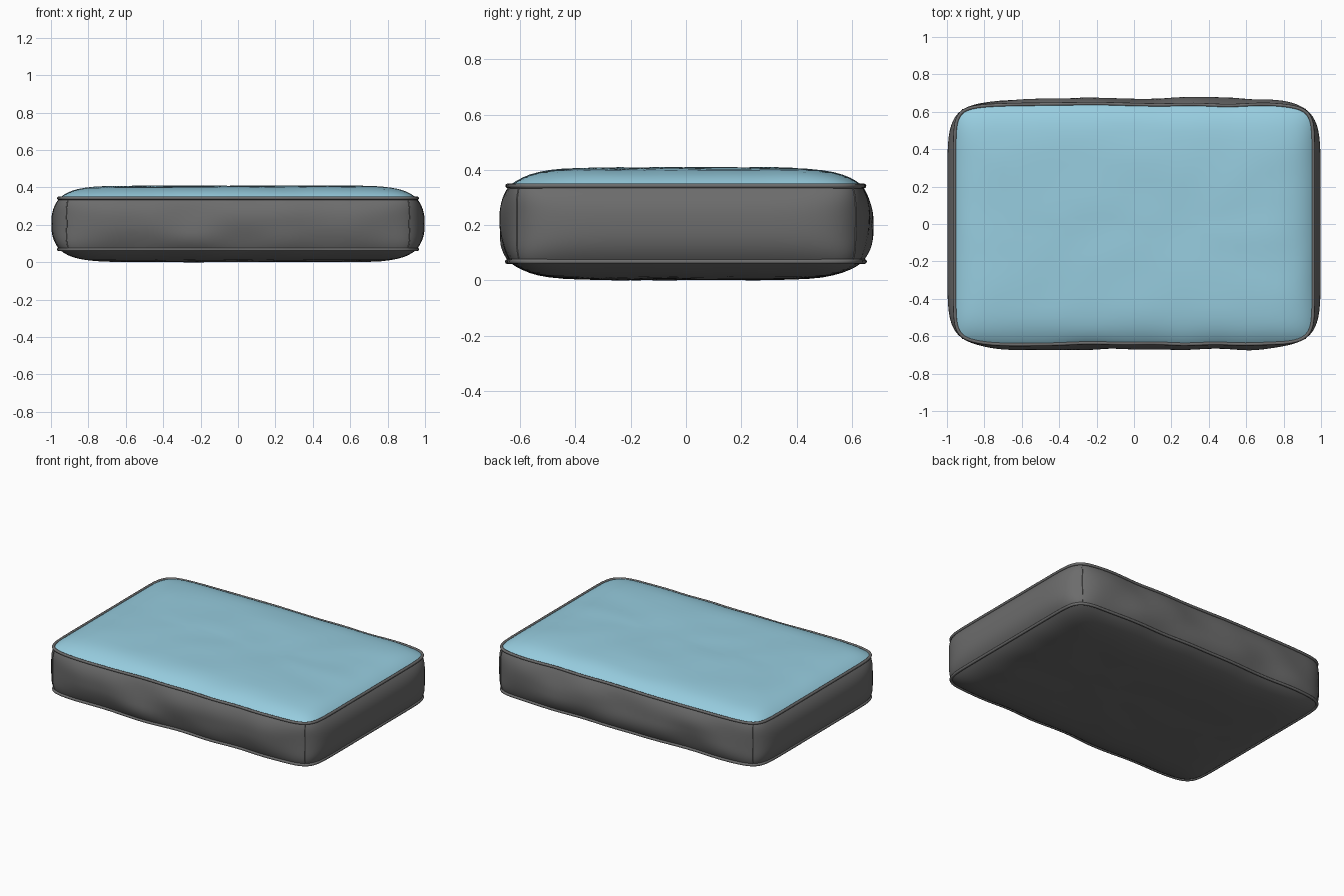
import bpy, bmesh, math
from mathutils import Vector, noise

cube = bpy.data.objects.get("Cube")
if cube:
    bpy.data.objects.remove(cube, do_unlink=True)

HALF_X, HALF_Y = 0.955, 0.635      # half size at the seams
MID_Z, SEAM = 0.205, 0.137         # centre height, seam distance from it
SEG_X, SEG_Y = 56, 40              # outline divisions per side


def material(name, rgb):
    mat = bpy.data.materials.new(name)
    mat.use_nodes = True
    mat.diffuse_color = (*rgb, 1)
    mat.node_tree.nodes["Principled BSDF"].inputs["Base Color"].default_value = (*rgb, 1)
    return mat


blue = material("light blue fabric", (0.31, 0.61, 0.74))
grey = material("dark grey fabric", (0.15, 0.15, 0.15))


def crumple(p):
    """Soft fabric creases, strongest on the long sides."""
    along = noise.noise(Vector((p.x * 4, p.y * 2, p.z * 5)))
    across = noise.noise(Vector((p.x * 4 + 7, p.y * 6, p.z)))
    side = max(0, 1 - abs(p.x) ** 4) * (p.y / HALF_Y) ** 3
    puff = max(0, 1 - (2 * abs(p.z - MID_Z) / 0.4) ** 2)
    lift = 0.004 * across * max(0, abs(p.z - MID_Z) - SEAM) / 0.06
    return Vector((p.x, p.y + side * along * (0.006 + 0.012 * puff), p.z + lift))


def outline(hx, hy, z, power):
    """Rounded rectangle ring at one height."""
    square = [(-1 + 2 * i / SEG_X, -1) for i in range(SEG_X)]
    square += [(1, -1 + 2 * i / SEG_Y) for i in range(SEG_Y)]
    square += [(-u, -v) for u, v in square]
    ring = []
    for u, v in square:
        # pack points towards the corners
        u, v = math.sin(u * math.pi / 2), math.sin(v * math.pi / 2)
        k = (abs(u) ** power + abs(v) ** power) ** (-1 / power)
        ring.append(crumple(Vector((u * k * hx, v * k * hy, z))))
    return ring


def loft(name, rings, mat, cap=False):
    bm = bmesh.new()
    loops = [[bm.verts.new(p) for p in ring] for ring in rings]
    for a, b in zip(loops, loops[1:]):
        for i in range(len(a)):
            j = (i + 1) % len(a)
            bm.faces.new((a[i], a[j], b[j], b[i]))
    if cap:
        bm.faces.new(loops[-1])
    bmesh.ops.recalc_face_normals(bm, faces=bm.faces)
    mesh = bpy.data.meshes.new(name)
    bm.to_mesh(mesh)
    bm.free()
    mesh.materials.append(mat)
    mesh.shade_smooth()
    obj = bpy.data.objects.new(name, mesh)
    bpy.context.collection.objects.link(obj)
    return obj


def piping(name, points, radius, cyclic):
    curve = bpy.data.curves.new(name, "CURVE")
    curve.dimensions = "3D"
    curve.bevel_depth = radius
    curve.bevel_resolution = 2
    spline = curve.splines.new("POLY")
    spline.points.add(len(points) - 1)
    for point, p in zip(spline.points, points):
        point.co = (*p, 1)
    spline.use_cyclic_u = cyclic
    curve.materials.append(grey)
    obj = bpy.data.objects.new(name, curve)
    bpy.context.collection.objects.link(obj)


def panel(direction):
    """Domed top or bottom panel, rising from its seam."""
    rings = []
    for d in (0, 0.01, 0.025, 0.045, 0.07, 0.1, 0.14, 0.19, 0.25, 0.32, 0.4, 0.48, 0.55, 0.6, 0.63):
        rise = 0.066 * (1 - math.exp(-d / 0.075))
        z = MID_Z + direction * (SEAM + rise)
        rings.append(outline(HALF_X - d, HALF_Y - d, z, 13 - 4 * min(1, d / 0.2)))
    return rings


# domed panels
loft("top_panel", panel(1), blue, cap=True)
loft("bottom_panel", panel(-1), grey, cap=True)

# bulging side band
STEPS = 18
band = []
for i in range(STEPS + 1):
    t = -1 + 2 * i / STEPS
    bulge = 1 - abs(t) ** 2.6
    band.append(outline(HALF_X + 0.043 * bulge, HALF_Y + 0.033 * bulge,
                        MID_Z + SEAM * t, 13 - 5 * bulge))
sides = loft("side_band", band, grey)

# piping along both seams
for name, t in (("top_piping", 1), ("bottom_piping", -1)):
    piping(name, outline(HALF_X + 0.004, HALF_Y + 0.004, MID_Z + SEAM * t, 13), 0.009, True)

# upright stitched seams at the corners
corners = (("front_right", 0), ("front_left", SEG_X),
           ("back_left", SEG_X + SEG_Y), ("back_right", 2 * SEG_X + SEG_Y))
for name, index in corners:
    piping(name + "_corner_seam", [ring[index] for ring in band], 0.003, False)
